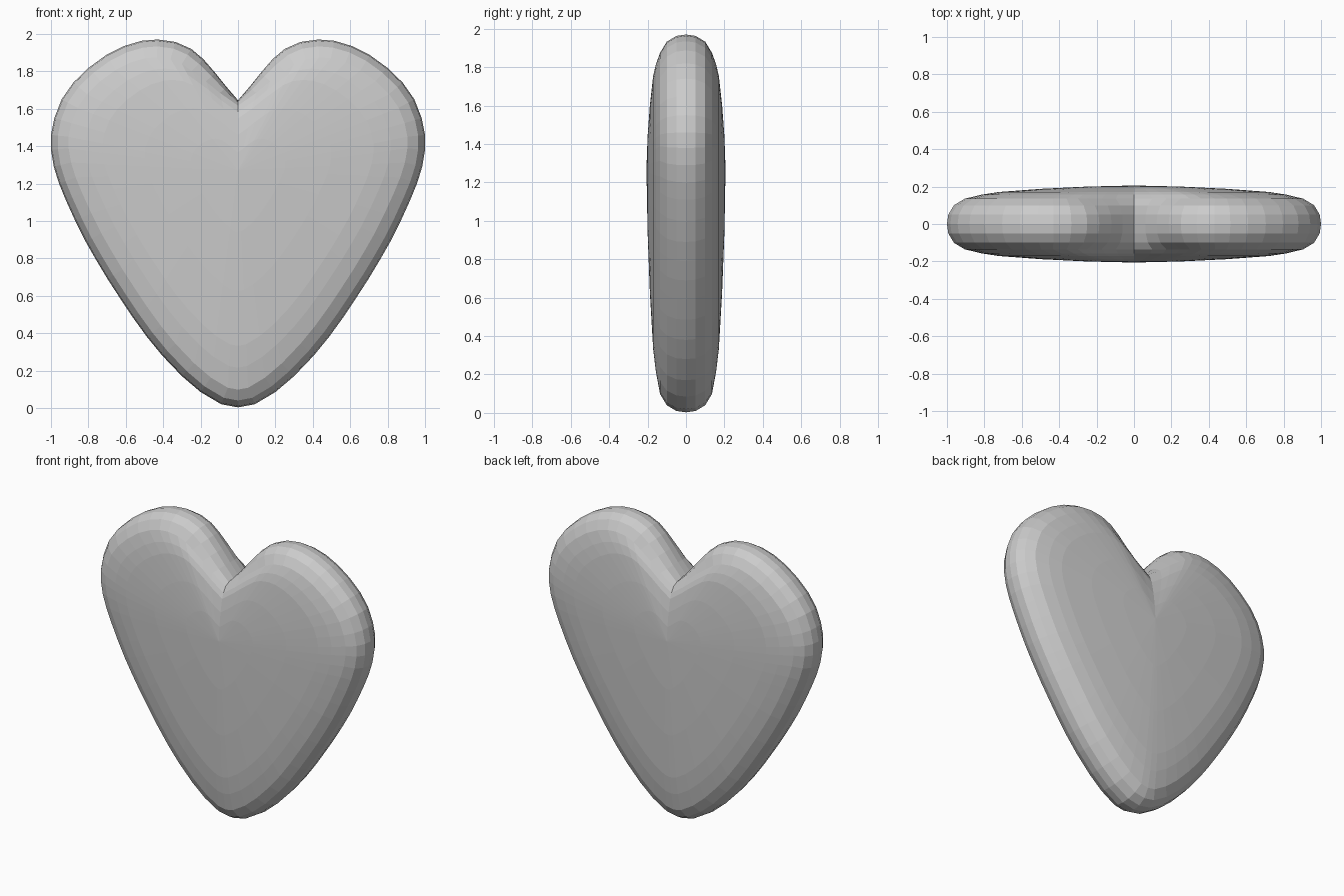
import bpy, bmesh
from mathutils import Vector

if "Cube" in bpy.data.objects:
    bpy.data.objects.remove(bpy.data.objects["Cube"])

# Right half of the heart outline (x, z), bottom tip to cleft
half = [(0, .003), (.09, .02), (.20, .085), (.30, .17), (.405, .28), (.487, .38),
        (.563, .485), (.633, .59), (.698, .69), (.758, .79), (.815, .89), (.87, 1.0),
        (.92, 1.11), (.957, 1.20), (.985, 1.29), (1, 1.38), (1, 1.46), (.982, 1.55),
        (.943, 1.65), (.88, 1.74), (.797, 1.82), (.705, 1.887), (.61, 1.935),
        (.515, 1.963), (.43, 1.97), (.335, 1.957), (.25, 1.92), (.185, 1.865),
        (.12, 1.79), (.06, 1.715), (0, 1.645)]
outline = [Vector(p) for p in half] + [Vector((-x, z)) for x, z in half[-2:0:-1]]
n = len(outline)
centre = Vector((0, 1.27))
cleft = Vector(half[-1])

# Rounded rim: (inset, depth); pillow face: (pull towards centre, depth)
rim = [(.007, .05), (.037, .10), (.095, .135)]
face = [(.1, .157), (.2, .171), (.45, .188), (.72, .2)]


def inset(d):
    # Move the outline inwards, less so near the narrow cleft
    pts = []
    for i, p in enumerate(outline):
        t = (outline[(i + 1) % n] - outline[i - 1]).normalized()
        w = min(1, .3 + (p - cleft).length / .45)
        pts.append(p + Vector((-t.y, t.x)) * d * w)
    return pts


bm = bmesh.new()


def add_ring(pts, y):
    return [bm.verts.new((p.x, y, p.y)) for p in pts]


def bridge(a, b):
    for i in range(n):
        j = (i + 1) % n
        bm.faces.new((a[i], a[j], b[j], b[i]))


# Front and back shells share the middle outline
middle = add_ring(outline, 0)
for side in (-1, 1):
    last = middle
    for d, y in rim:
        pts = inset(d)
        ring = add_ring(pts, side * y)
        bridge(last, ring)
        last = ring
    for t, y in face:
        ring = add_ring([p.lerp(centre, t) for p in pts], side * y)
        bridge(last, ring)
        last = ring
    tip = bm.verts.new((centre.x, side * .206, centre.y))
    for i in range(n):
        bm.faces.new((last[i], last[(i + 1) % n], tip))

bmesh.ops.recalc_face_normals(bm, faces=bm.faces)
mesh = bpy.data.meshes.new("heart")
bm.to_mesh(mesh)
bm.free()
heart = bpy.data.objects.new("heart", mesh)
bpy.context.collection.objects.link(heart)
